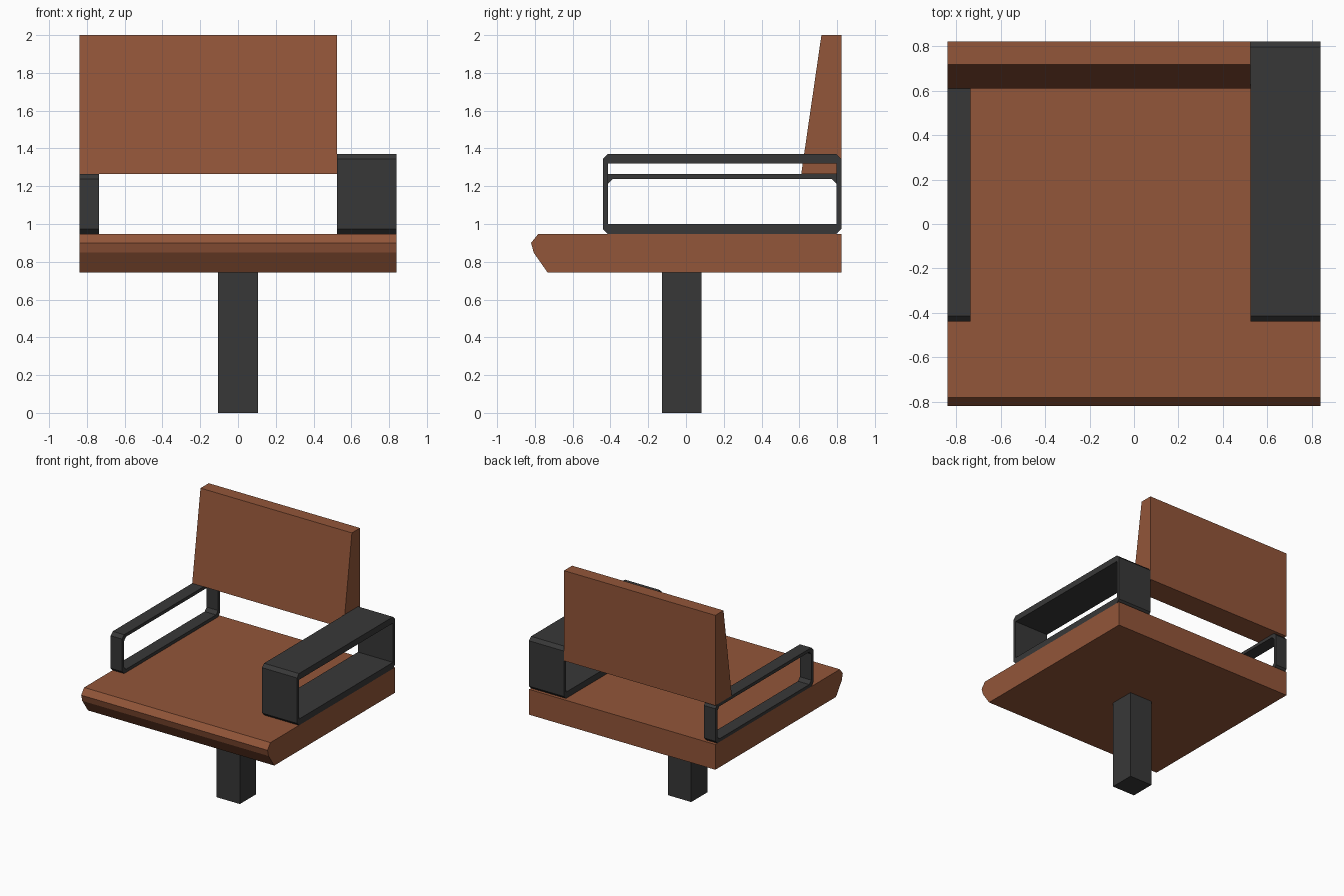
import bpy, bmesh

if "Cube" in bpy.data.objects:
    bpy.data.objects.remove(bpy.data.objects["Cube"])


def material(name, rgb):
    m = bpy.data.materials.new(name)
    m.diffuse_color = (*rgb, 1)
    m.use_nodes = True
    m.node_tree.nodes["Principled BSDF"].inputs["Base Color"].default_value = m.diffuse_color
    return m


leather = material("brown leather", (0.29, 0.092, 0.041))
metal = material("dark metal", (0.039, 0.039, 0.039))


def finish(bm, name, mat):
    bmesh.ops.recalc_face_normals(bm, faces=bm.faces)
    me = bpy.data.meshes.new(name)
    bm.to_mesh(me)
    bm.free()
    me.materials.append(mat)
    ob = bpy.data.objects.new(name, me)
    bpy.context.collection.objects.link(ob)


def extrude_profile(name, pts, x0, x1, mat):
    """Solid with a (y, z) outline, spanning x0..x1."""
    bm = bmesh.new()
    a, b = ([bm.verts.new((x, y, z)) for y, z in pts] for x in (x0, x1))
    bm.faces.new(a)
    bm.faces.new(b[::-1])
    for i in range(len(pts)):
        j = (i + 1) % len(pts)
        bm.faces.new((a[i], a[j], b[j], b[i]))
    finish(bm, name, mat)


def chamfered_rect(y0, y1, z0, z1, c):
    return [(y0 + c, z0), (y1 - c, z0), (y1, z0 + c), (y1, z1 - c),
            (y1 - c, z1), (y0 + c, z1), (y0, z1 - c), (y0, z0 + c)]


def arm_loop(name, x0, x1, top, bar, inner_chamfer):
    """Closed flat-bar loop standing on the seat."""
    y0, y1, z0, side = -0.44, 0.822, 0.948, 0.026
    outer = chamfered_rect(y0, y1, z0, top, 0.026)
    inner = chamfered_rect(y0 + side, y1 - side, z0 + bar, top - bar, inner_chamfer)
    bm = bmesh.new()
    rings = [[bm.verts.new((x, y, z)) for y, z in pts]
             for x, pts in ((x0, outer), (x1, outer), (x1, inner), (x0, inner))]
    for k in range(4):
        r, s = rings[k], rings[(k + 1) % 4]
        for i in range(8):
            j = (i + 1) % 8
            bm.faces.new((r[i], r[j], s[j], s[i]))
    bmesh.ops.remove_doubles(bm, verts=bm.verts, dist=0.0001)
    finish(bm, name, metal)


# seat cushion with a faceted front edge
extrude_profile("seat", [(0.822, 0.742), (0.822, 0.948), (-0.782, 0.948), (-0.82, 0.9),
                         (-0.806, 0.848), (-0.732, 0.742)], -0.84, 0.84, leather)
# tapered back cushion
extrude_profile("backrest", [(0.61, 1.265), (0.822, 1.265), (0.822, 2.0), (0.717, 2.0)],
                -0.84, 0.525, leather)
# pedestal
extrude_profile("post", [(-0.126, 0), (0.083, 0), (0.083, 0.742), (-0.126, 0.742)],
                -0.105, 0.105, metal)
# narrow arm on one side, wide arm on the other
arm_loop("narrow_armrest", -0.84, -0.737, 1.265, 0.026, 0.026)
arm_loop("wide_armrest", 0.525, 0.84, 1.37, 0.051, 0.0)
